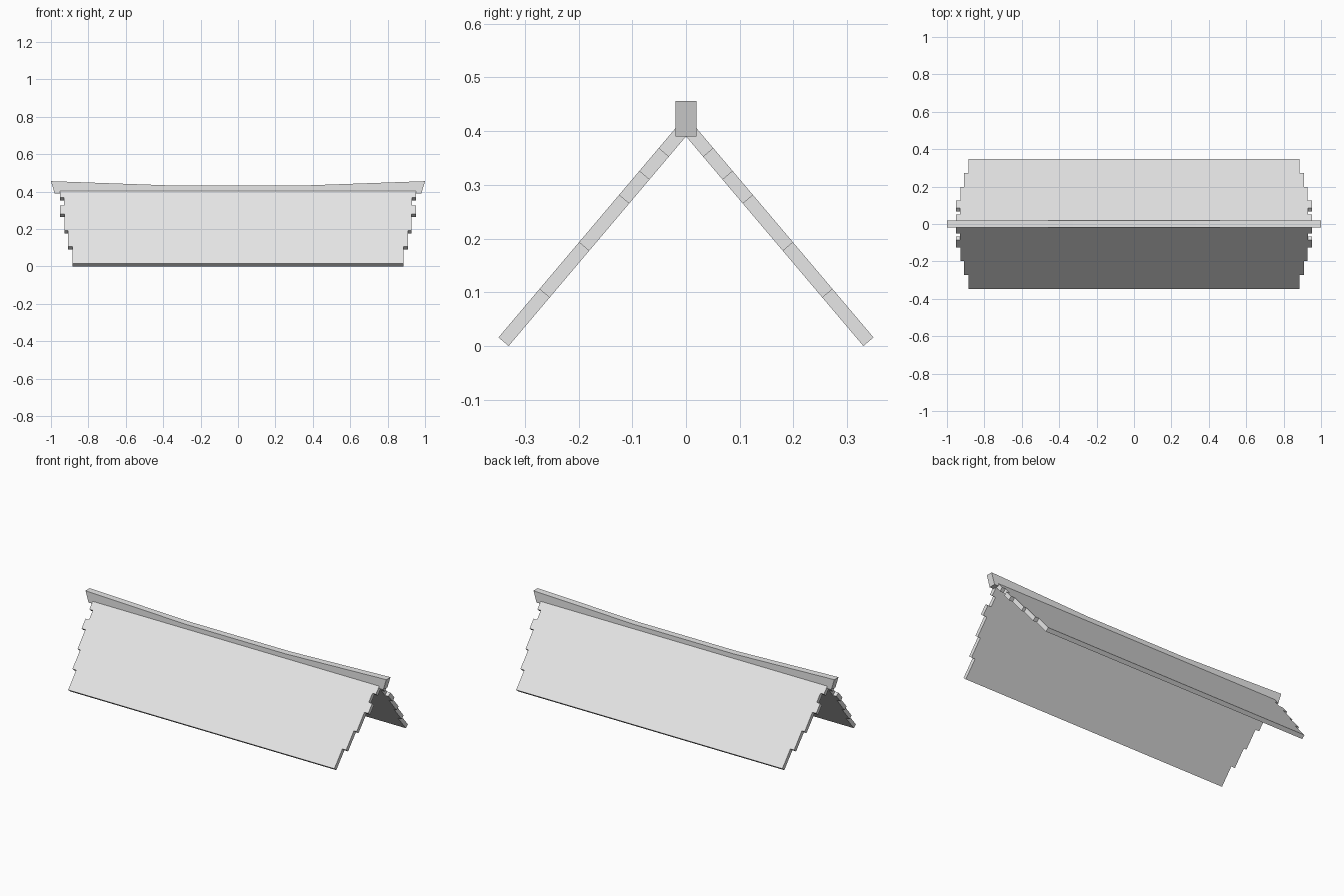
import bpy
import bmesh
from mathutils import Vector

cube = bpy.data.objects.get("Cube")
if cube:
    bpy.data.objects.remove(cube, do_unlink=True)

# Single plain grey for the whole roof
grey = bpy.data.materials.new("light_grey")
grey.use_nodes = True
colour = (0.8, 0.8, 0.8, 1)
grey.diffuse_color = colour
bsdf = next(n for n in grey.node_tree.nodes if n.type == "BSDF_PRINCIPLED")
bsdf.inputs["Base Color"].default_value = colour


def slab(name, outline, offset):
    """Extrude a flat outline by an offset vector."""
    bm = bmesh.new()
    face = bm.faces.new([bm.verts.new(p) for p in outline])
    result = bmesh.ops.extrude_face_region(bm, geom=[face])
    moved = [v for v in result["geom"] if isinstance(v, bmesh.types.BMVert)]
    bmesh.ops.translate(bm, verts=moved, vec=offset)
    # the extruded region leaves its source face in place as the other cap
    if not face.is_valid:
        bm.faces.new([v for v in bm.verts if v not in moved])
    bmesh.ops.recalc_face_normals(bm, faces=bm.faces)
    mesh = bpy.data.meshes.new(name)
    bm.to_mesh(mesh)
    bm.free()
    mesh.materials.append(grey)
    obj = bpy.data.objects.new(name, mesh)
    bpy.context.collection.objects.link(obj)
    return obj


def symmetric(half):
    """Close a right-hand (x, z) outline, bottom to top, with its mirror."""
    return half + [(-x, z) for x, z in reversed(half)]


# Sloping panels: stepped courses as (half width, top height on the underside)
PEAK, SPREAD, THICK = 0.39, 0.33, 0.0247
courses = [(0.885, 0.09), (0.91, 0.177), (0.928, 0.265),
           (0.953, 0.31), (0.93, 0.352), (0.953, PEAK)]
half, base = [], 0
for width, top in courses:
    half += [(width, base), (width, top)]
    base = top

for name, side in (("front_panel", -1), ("back_panel", 1)):
    outline = [(x, side * SPREAD * (1 - z / PEAK), z) for x, z in symmetric(half)]
    normal = Vector((0, side * PEAK, SPREAD)).normalized()
    slab(name, outline, normal * THICK)

# Ridge beam: sagging top, flared ends
beam_half = [(0.98, PEAK), (1.0, 0.456), (0.33, 0.432)]
slab("ridge_beam", [(x, -0.02, z) for x, z in symmetric(beam_half)], Vector((0, 0.04, 0)))
